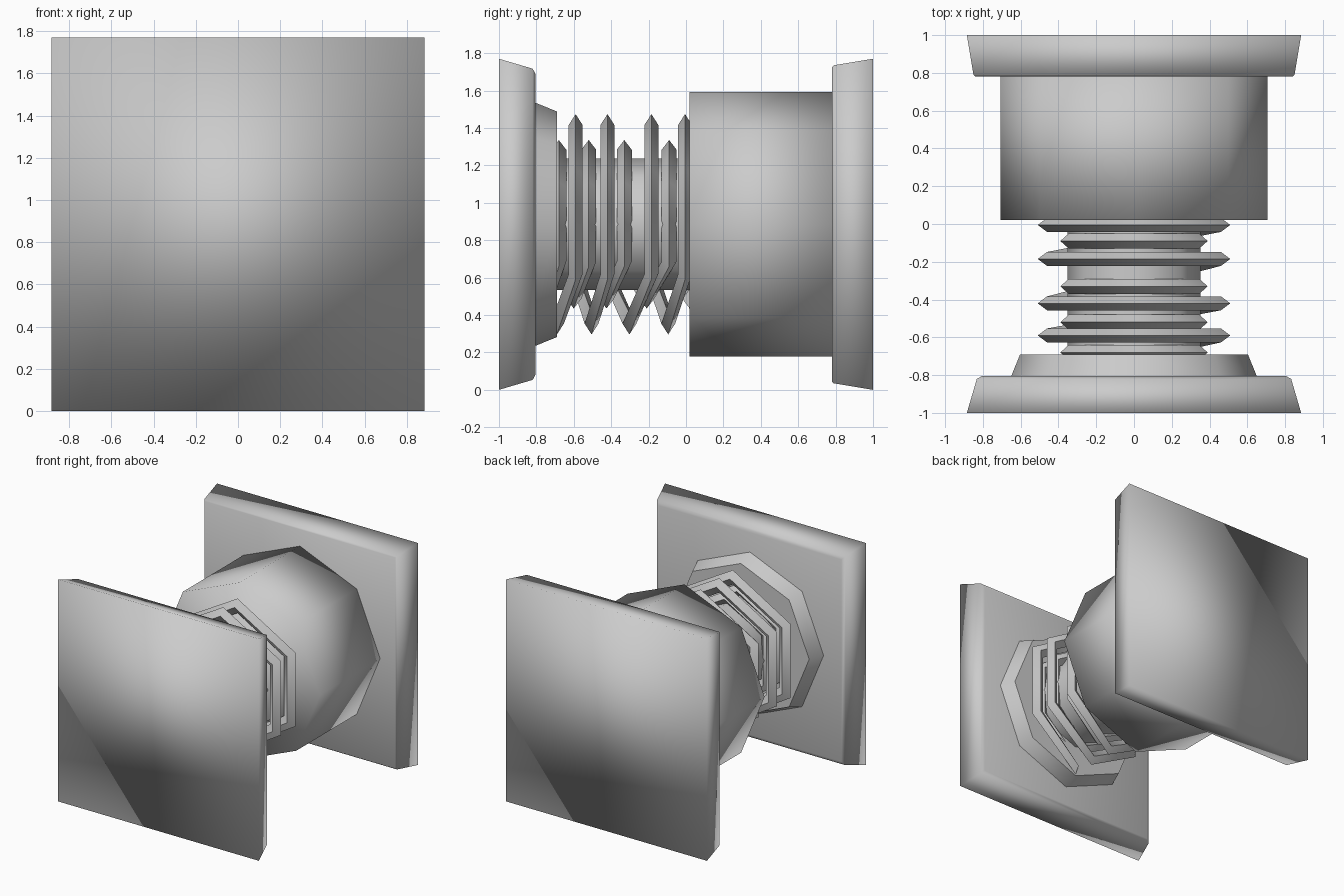
import bpy, bmesh
from math import sin, cos, pi, sqrt

if "Cube" in bpy.data.objects:
    bpy.data.objects.remove(bpy.data.objects["Cube"])

CZ = 0.885  # height of the spring axis


def finish(name, bm, smooth=None):
    """Turn a bmesh into an object; smooth is an angle, or None for fully smooth."""
    bmesh.ops.recalc_face_normals(bm, faces=bm.faces)
    me = bpy.data.meshes.new(name)
    bm.to_mesh(me)
    bm.free()
    ob = bpy.data.objects.new(name, me)
    bpy.context.collection.objects.link(ob)
    bpy.ops.object.select_all(action='DESELECT')
    ob.select_set(True)
    bpy.context.view_layer.objects.active = ob
    if smooth is None:
        bpy.ops.object.shade_smooth()
    else:
        bpy.ops.object.shade_smooth_by_angle(angle=smooth)
    return ob


def bridge(bm, a, b):
    n = len(a)
    for i in range(n):
        bm.faces.new((a[i], a[(i + 1) % n], b[(i + 1) % n], b[i]))


def loft(name, profile, sides, phase=0.0, smooth=None):
    """Capped prism along y from (y, radius) pairs."""
    bm = bmesh.new()
    rings = []
    for y, r in profile:
        rings.append([bm.verts.new((r * cos(phase + 2 * pi * i / sides), y,
                                    CZ + r * sin(phase + 2 * pi * i / sides)))
                      for i in range(sides)])
    for a, b in zip(rings, rings[1:]):
        bridge(bm, a, b)
    bm.faces.new(rings[0])
    bm.faces.new(rings[-1])
    return finish(name, bm, smooth)


def coil(name, apothem, half_r, half_y, turns, y_start, y_end):
    """Six-sided coil with diamond section; each turn is flat and steps along y at the bottom."""
    path = [(-pi / 2, y_start)]
    for i, y in enumerate(turns):
        path += [(a * pi / 6, y) for a in (-1, 1, 3, 5, 7)]
        y_next = (y + turns[i + 1]) / 2 if i + 1 < len(turns) else y_end
        path.append((-pi / 2, y_next))
    k = 1 / cos(pi / 6)
    bm = bmesh.new()
    rings = []
    for a, y in path:
        rings.append([bm.verts.new((r * k * cos(a), y + dy, CZ + r * k * sin(a)))
                      for r, dy in ((apothem + half_r, 0), (apothem, half_y),
                                    (apothem - half_r, 0), (apothem, -half_y))])
    for a, b in zip(rings, rings[1:]):
        bridge(bm, a, b)
    bm.faces.new(rings[0])
    bm.faces.new(rings[-1])
    return finish(name, bm, 0.9)


def square(profile):
    return [(y, h * sqrt(2)) for y, h in profile]


# Square end plates, tapering inward
loft("front_plate", square([(-1, 0.885), (-0.82, 0.832), (-0.805, 0.805)]), 4, pi / 4)
loft("back_plate", square([(1, 0.885), (0.79, 0.85), (0.78, 0.84)]), 4, pi / 4)

# Octagonal collar, housing and centre rod
loft("front_collar", [(-0.81, 0.652), (-0.69, 0.603)], 8, 0, 0.9)
loft("housing", [(0.02, 0.707), (0.785, 0.707)], 8)
loft("centre_rod", [(-0.70, 0.352), (0.05, 0.352)], 8, 0, 0.9)

# Nested outer and inner springs
coil("outer_spring", 0.46, 0.05, 0.037, [-0.59, -0.42, -0.185, -0.005], -0.69, 0.08)
coil("inner_spring", 0.345, 0.045, 0.04, [-0.68, -0.52, -0.33, -0.09], -0.75, 0.02)
